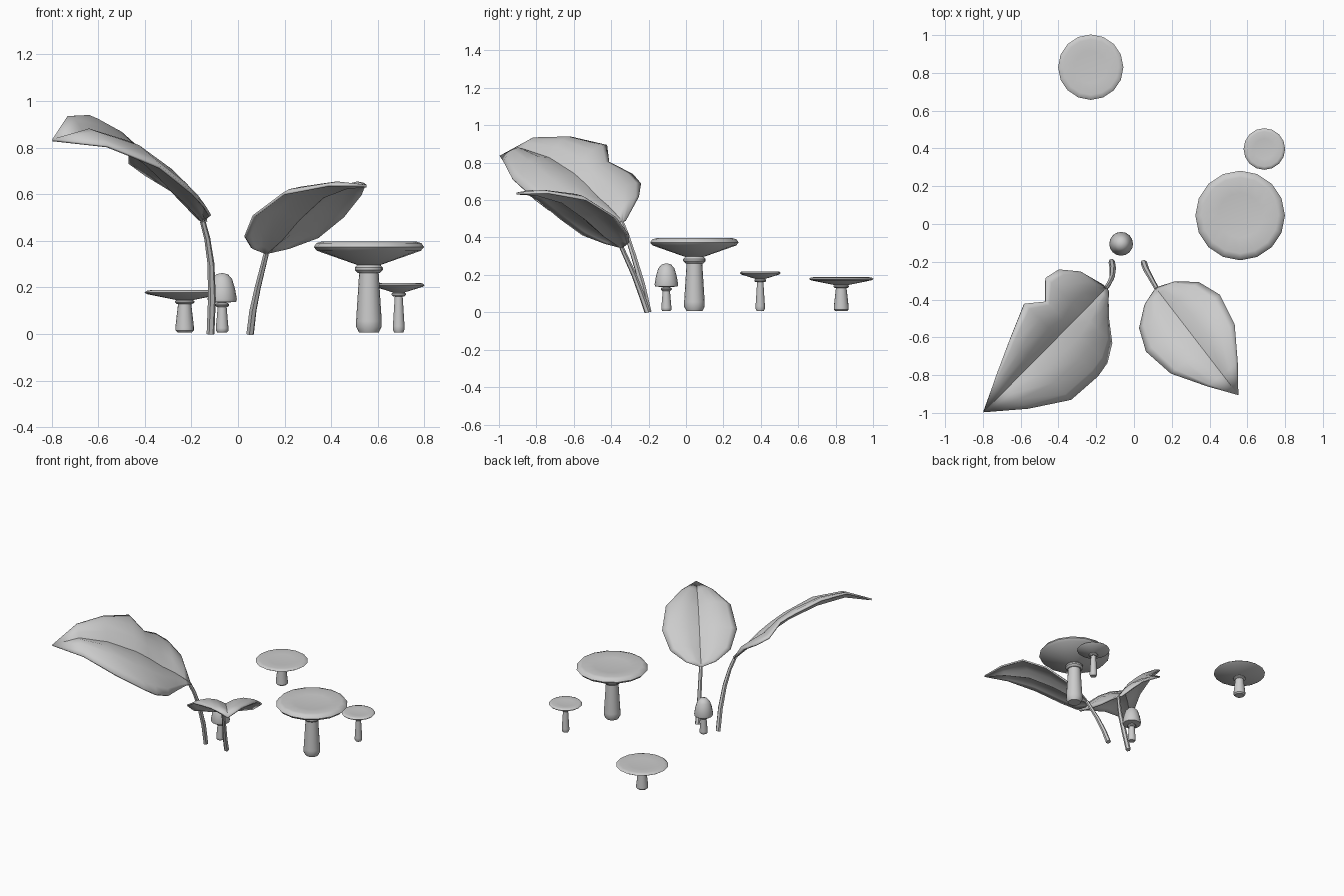
import bpy, bmesh, math
from mathutils import Vector

if "Cube" in bpy.data.objects:
    bpy.data.objects.remove(bpy.data.objects["Cube"])

SIDES = 16


def finish(name, bm, angle=40):
    bmesh.ops.remove_doubles(bm, verts=bm.verts, dist=1e-5)
    bmesh.ops.recalc_face_normals(bm, faces=bm.faces)
    me = bpy.data.meshes.new(name)
    bm.to_mesh(me)
    bm.free()
    ob = bpy.data.objects.new(name, me)
    bpy.context.collection.objects.link(ob)
    bpy.ops.object.select_all(action='DESELECT')
    ob.select_set(True)
    bpy.context.view_layer.objects.active = ob
    bpy.ops.object.shade_smooth_by_angle(angle=math.radians(angle))
    return ob


def lathe(name, profile, x, y):
    """Spin an (r, z) profile round the vertical axis at x, y."""
    bm = bmesh.new()
    vs = [bm.verts.new((x + r, y, z)) for r, z in profile]
    es = [bm.edges.new(p) for p in zip(vs, vs[1:])]
    bmesh.ops.spin(bm, geom=vs + es, cent=(x, y, 0), axis=(0, 0, 1),
                   angle=2 * math.pi, steps=SIDES)
    return finish(name, bm)


def stalk(name, x, y, rb, rt, h, ring_r, ring_z, ring_h):
    """Tapered stem with a rounded foot, and a collar ring near the top."""
    foot = .007
    lathe(name + "_stem", [(0, foot), (rb * .78, foot), (rb, h * .1), (rb, h * .18),
                           (rt, h * .85), (rt, h), (0, h)], x, y)
    k = ring_h / 2
    lathe(name + "_ring", [(rt * .8, ring_z - k), (ring_r * .8, ring_z - k),
                           (ring_r, ring_z - k * .3), (ring_r, ring_z + k * .3),
                           (ring_r * .8, ring_z + k), (rt * .8, ring_z + k)], x, y)


# Flat-capped mushrooms: x, y, cap radius, top, underside, stem bottom/top radius, ring radius/z/height
FLAT = {
    "large_mushroom": (.562, .045, .237, .397, .297, .055, .042, .060, .28, .036),
    "small_mushroom": (.69, .397, .110, .219, .178, .025, .017, .031, .170, .018),
    "low_mushroom": (-.229, .83, .173, .188, .146, .040, .028, .042, .138, .018),
}
for name, (x, y, R, top, under, rb, rt, rr, rz, rh) in FLAT.items():
    t = top - under
    lathe(name + "_cap", [(0, top - .12 * t), (R * .5, top - .09 * t), (R * .85, top),
                          (R * .95, top - .07 * t), (R, top - .24 * t),
                          (R * .94, top - .4 * t), (R * .22, under), (0, under)], x, y)
    stalk(name, x, y, rb, rt, under + .01, rr, rz, rh)

# Bell-capped mushroom
bx, by = -.068, -.105
lathe("bell_mushroom_cap", [(0, .262), (.025, .256), (.043, .235), (.055, .195), (.063, .15),
                            (.06, .138), (.025, .135), (0, .135)], bx, by)
stalk("bell_mushroom", bx, by, .027, .019, .14, .029, .124, .018)


def leaf(name, base, tip, camber, rows):
    """Blade from rows of (distance, left width, left z, midrib z, right width, right z);
    each half arches up between the midrib groove and the edge."""
    base, tip = Vector(base), Vector(tip)
    d = (tip - base).normalized()
    side = Vector((d.y, -d.x))
    fs = (-1, -.85, -.55, -.28, 0, .28, .55, .85, 1)
    bm = bmesh.new()
    grid = []
    for s, wl, zl, zm, wr, zr in rows:
        line = []
        for f in fs:
            w, ze = (wl, zl) if f > 0 else (wr, zr)
            a = abs(f)
            p = base + d * s + side * (w * f)
            z = zm + (ze - zm) * a + 4 * a * (1 - a) * camber * min(1, w / .2)
            line.append(bm.verts.new((p.x, p.y, z)))
        grid.append(line)
    for a, b in zip(grid, grid[1:]):
        for i in range(len(fs) - 1):
            bm.faces.new((a[i], a[i + 1], b[i + 1], b[i]))
    ob = finish(name, bm, 35)
    m = ob.modifiers.new("thickness", 'SOLIDIFY')
    m.thickness = .011
    m.offset = 0


def petiole(name, points):
    """Tapered leaf stalk along (x, y, z, radius) points."""
    cu = bpy.data.curves.new(name, 'CURVE')
    cu.dimensions = '3D'
    cu.bevel_depth = 1
    cu.bevel_resolution = 1
    cu.use_fill_caps = True
    sp = cu.splines.new('POLY')
    sp.points.add(len(points) - 1)
    for p, (x, y, z, r) in zip(sp.points, points):
        p.co = (x, y, z, 1)
        p.radius = r
    ob = bpy.data.objects.new(name, cu)
    bpy.context.collection.objects.link(ob)
    bpy.ops.object.select_all(action='DESELECT')
    ob.select_set(True)
    bpy.context.view_layer.objects.active = ob
    bpy.ops.object.convert(target='MESH')
    bpy.ops.object.shade_smooth_by_angle(angle=math.radians(50))


# Small whole leaf, symmetric about its midrib
half = [(0, .015, .348, .345), (.03, .10, .368, .362), (.11, .198, .415, .405),
        (.23, .245, .505, .492), (.4, .212, .602, .588), (.57, .1, .638, .628),
        (.708, 0, .635, .635)]
leaf("small_leaf", (.12, -.345), (.554, -.908), .032,
     [(s, w, ze, zm, w, ze) for s, w, ze, zm in half])
petiole("small_leaf_stalk", [(.052, -.205, 0, .017), (.064, -.24, .1, .016),
                             (.085, -.278, .2, .014), (.122, -.345, .348, .012)])

# Large leaf, rolled to one side, with a notch in its back edge
leaf("large_leaf", (-.15, -.34), (-.799, -.996), .042,
     [(0, .02, .487, .48, .02, .48), (.035, .157, .615, .51, .05, .488),
      (.107, .246, .685, .565, .125, .495), (.185, .264, .735, .612, .226, .507),
      (.277, .176, .80, .682, .282, .548), (.363, .248, .89, .738, .296, .602),
      (.55, .17, .933, .823, .282, .715), (.74, .085, .930, .868, .154, .805),
      (.92, 0, .832, .832, 0, .832)])
petiole("large_leaf_stalk", [(-.118, -.2, 0, .017), (-.112, -.235, .15, .017),
                             (-.116, -.28, .3, .015), (-.132, -.315, .41, .013),
                             (-.152, -.345, .485, .012)])
